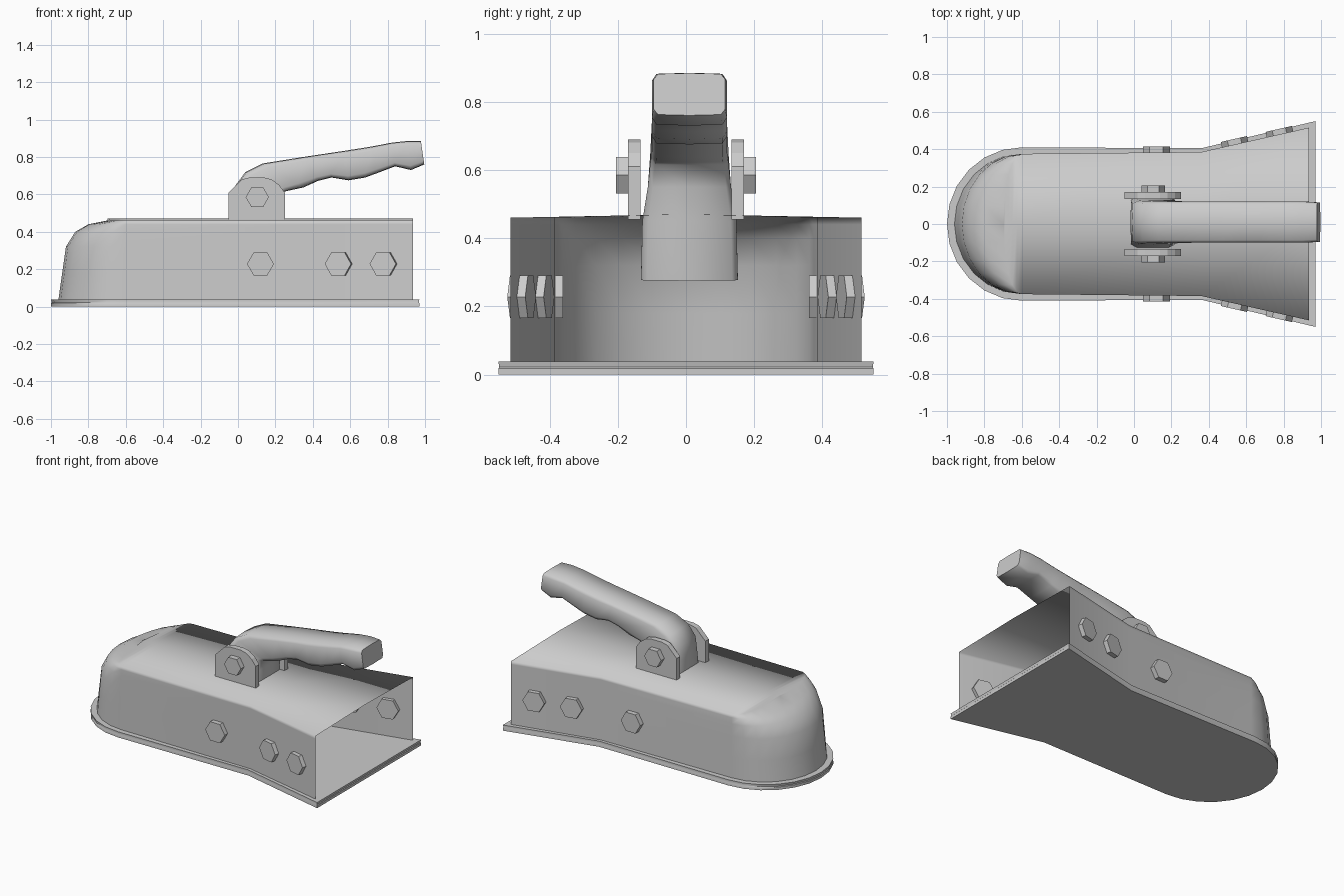
import bpy, bmesh
from math import sin, cos, pi, atan2

if "Cube" in bpy.data.objects:
    bpy.data.objects.remove(bpy.data.objects["Cube"])


def make(name, verts, faces, smooth=None):
    me = bpy.data.meshes.new(name)
    me.from_pydata(verts, [], faces)
    bm = bmesh.new()
    bm.from_mesh(me)
    bmesh.ops.recalc_face_normals(bm, faces=bm.faces)
    bm.to_mesh(me)
    bm.free()
    ob = bpy.data.objects.new(name, me)
    bpy.context.collection.objects.link(ob)
    if smooth is not None:
        bpy.ops.object.select_all(action='DESELECT')
        ob.select_set(True)
        bpy.context.view_layer.objects.active = ob
        bpy.ops.object.shade_smooth_by_angle(angle=smooth)
    return ob


def loft(rings, closed=True):
    """Vertices and side faces joining rings of equal length."""
    n = len(rings[0])
    verts = [p for r in rings for p in r]
    faces = []
    for k in range(len(rings) - 1):
        for i in range(n if closed else n - 1):
            j = (i + 1) % n
            faces.append((k*n + i, k*n + j, (k+1)*n + j, (k+1)*n + i))
    return verts, faces


def prism(name, pts, y0, y1):
    """Extrude an xz outline along y."""
    n = len(pts)
    v, f = loft([[(x, y, z) for x, z in pts] for y in (y0, y1)])
    return make(name, v, f + [tuple(range(n)), tuple(range(n, 2*n))])


def outline(back, back_hw, waist_hw, nose, nose_hw, steps=6):
    """Half plan outline from the rear corner round to the nose, then mirrored."""
    half = [(back, back_hw), (0.36, waist_hw)]
    for i in range(steps + 1):
        a = pi/2 * i/steps
        half.append((-0.6 - (nose - 0.6)*sin(a), nose_hw*cos(a) if i < steps else 0))
    return half + [(x, -y) for x, y in half[-2::-1]]


# Flat base plate with a slightly stepped rim
plan = outline(0.97, 0.55, 0.405, 1.0, 0.41)
n = len(plan)
v, f = loft([[(x*s, y*s, z) for x, y in plan]
             for s, z in ((1, 0), (1, 0.018), (0.996, 0.022), (1, 0.038))])
make("base_plate", v, f + [tuple(range(n)), tuple(range(3*n, 4*n))], 0.6)

# Hollow housing, open at the rear, with a rounded nose
rings = []
for z, nose in ((0.038, 0.96), (0.18, 0.94), (0.32, 0.92), (0.40, 0.87), (0.44, 0.80), (0.46, 0.70)):
    rings.append([(x, y, z) for x, y in outline(0.935, 0.515, 0.385, nose, 0.375)])
v, f = loft(rings, closed=False)
n = len(rings[0])
top, h = (len(rings) - 1)*n, n//2
mid = len(v)
v += [(rings[-1][i][0], 0, 0.47) for i in range(h)]
for i in range(h):
    l0, r0, m0 = top + i, top + n - 1 - i, mid + i
    if i < h - 1:
        f += [(l0, l0 + 1, m0 + 1, m0), (m0, m0 + 1, r0 - 1, r0)]
    else:
        f += [(l0, top + h, m0), (m0, top + h, r0)]
make("housing", v, f, pi)


def hex_pts(r):
    return [(r*cos(i*pi/3), r*sin(i*pi/3)) for i in range(6)]


# Side bolts, pivot lugs and pivot bolts, mirrored left and right
flare = atan2(0.13, 0.575)
lug = [(-0.05, 0.455), (-0.05, 0.61), (-0.02, 0.64), (0.02, 0.68), (0.06, 0.69),
       (0.14, 0.69), (0.18, 0.68), (0.22, 0.65), (0.25, 0.61), (0.25, 0.455)]
for s, side in ((1, "left"), (-1, "right")):
    for i, (x, y, a) in enumerate(((0.12, 0.388, 0), (0.54, 0.428, flare), (0.78, 0.482, flare))):
        b = prism(f"side_bolt_{side}_{i}", hex_pts(0.072), -0.027, 0.027)
        b.location = (x, s*y, 0.228)
        b.rotation_euler.z = s*a
    prism(f"pivot_lug_{side}", lug, s*0.133, s*0.17)
    b = prism(f"pivot_bolt_{side}", hex_pts(0.062), -0.02, 0.02)
    b.location = (0.103, s*0.186, 0.585)

# Lever: lofted from the root inside the housing to the finger grip
# (upper x, upper z, lower x, lower z, half width)
stations = [(-0.02, 0.29, 0.20, 0.275, 0.142), (-0.02, 0.45, 0.22, 0.45, 0.138),
            (-0.02, 0.55, 0.23, 0.55, 0.122), (-0.012, 0.65, 0.25, 0.615, 0.115),
            (0.04, 0.72, 0.28, 0.622, 0.112), (0.13, 0.765, 0.35, 0.637, 0.11),
            (0.35, 0.80, 0.43, 0.673, 0.11), (0.47, 0.818, 0.50, 0.69, 0.11),
            (0.57, 0.833, 0.59, 0.675, 0.11), (0.66, 0.847, 0.68, 0.69, 0.11),
            (0.72, 0.857, 0.74, 0.712, 0.11), (0.82, 0.876, 0.84, 0.75, 0.11),
            (0.90, 0.885, 0.925, 0.73, 0.11), (0.978, 0.884, 0.996, 0.76, 0.105)]
section = [(-1, 0.15), (-0.88, 0.02), (0, 0), (0.88, 0.02), (1, 0.15),
           (1, 0.85), (0.88, 0.98), (0, 1), (-0.88, 0.98), (-1, 0.85)]
rings = [[(ux + (lx - ux)*t, 0.01 + w*s, uz + (lz - uz)*t) for s, t in section]
         for ux, uz, lx, lz, w in stations]
v, f = loft(rings)
n = len(section)
make("lever", v, f + [tuple(range(n)), tuple(range(len(v) - n, len(v)))], 1.2)
